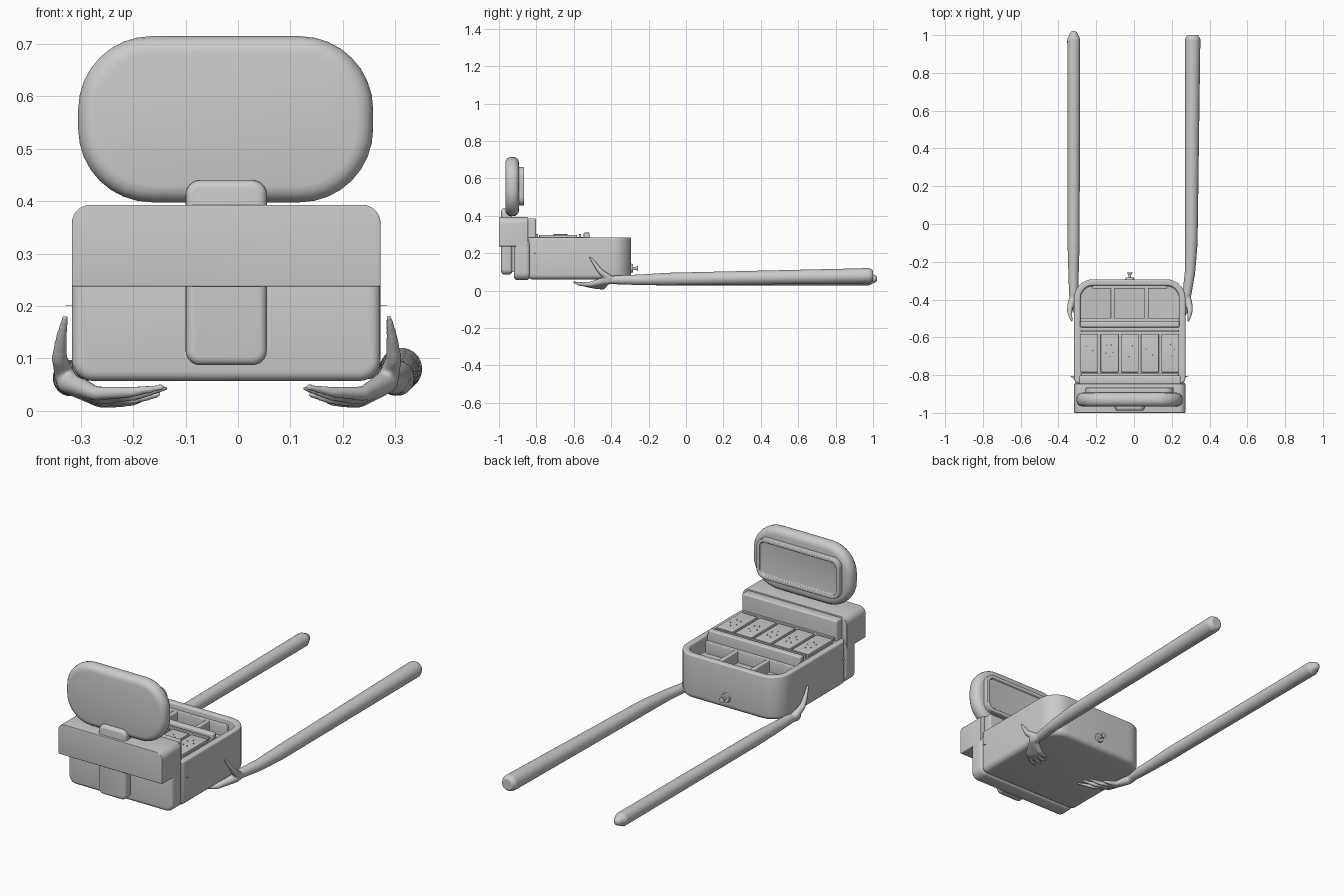
import bpy, bmesh, math
from mathutils import Vector

if "Cube" in bpy.data.objects:
    bpy.data.objects.remove(bpy.data.objects["Cube"])

grey = bpy.data.materials.new("plain_grey")
grey.use_nodes = True
COLOUR = (0.6, 0.6, 0.6, 1)
grey.diffuse_color = COLOUR
grey.node_tree.nodes["Principled BSDF"].inputs["Base Color"].default_value = COLOUR

MID = -0.0225   # centre line of the case


def finish(name, bm):
    mesh = bpy.data.meshes.new(name)
    bm.to_mesh(mesh)
    bm.free()
    mesh.materials.append(grey)
    ob = bpy.data.objects.new(name, mesh)
    bpy.context.collection.objects.link(ob)
    bpy.ops.object.select_all(action='DESELECT')
    ob.select_set(True)
    bpy.context.view_layer.objects.active = ob
    bpy.ops.object.shade_smooth_by_angle(angle=math.radians(35))
    return ob


def outline(u0, u1, v0, v1, radii, steps=8):
    """Rectangle with one radius per corner, counter-clockwise from low-low."""
    corners = [(u0, v0, 1, 1), (u1, v0, -1, 1), (u1, v1, -1, -1), (u0, v1, 1, -1)]
    pts = []
    for i, ((u, v, su, sv), r) in enumerate(zip(corners, radii)):
        if r == 0:
            pts.append((u, v))
            continue
        for k in range(steps + 1):
            a = math.pi + (i + k / steps) * math.pi / 2
            pts.append((u + su * r + r * math.cos(a), v + sv * r + r * math.sin(a)))
    return pts


def slab(name, x, y, z, radii=0, bevel=0, axis='z', recess=None, bottom=0):
    """Rounded plate or block; recess = (rim, depth) sinks its far side."""
    if not isinstance(radii, tuple):
        radii = (radii,) * 4
    bm = bmesh.new()
    v, w = (y, z) if axis == 'z' else (z, y)
    place = (lambda a, b, c: (a, b, c)) if axis == 'z' else (lambda a, b, c: (a, c, b))
    pts = outline(*x, *v, radii)
    low, high = ([bm.verts.new(place(a, b, c)) for a, b in pts] for c in w)
    bm.faces.new(low)
    cap = bm.faces.new(high)
    n = len(pts)
    for i in range(n):
        j = (i + 1) % n
        bm.faces.new((low[i], low[j], high[j], high[i]))
    bmesh.ops.recalc_face_normals(bm, faces=bm.faces[:])
    if recess:
        bmesh.ops.inset_region(bm, faces=[cap], thickness=recess[0])
        ext = bmesh.ops.extrude_discrete_faces(bm, faces=[cap])
        down = Vector(place(0, 0, -recess[1]))
        bmesh.ops.translate(bm, vec=down, verts=ext['faces'][0].verts[:])
    bm.normal_update()

    def sharp():
        return [e for e in bm.edges if len(e.link_faces) == 2
                and e.calc_face_angle() > math.radians(40)]
    if bottom:
        edges = [e for e in sharp() if all(p.co.z < z[0] + 1e-4 for p in e.verts)]
        bmesh.ops.bevel(bm, geom=edges, offset=bottom, segments=5, profile=0.5,
                        affect='EDGES', clamp_overlap=False)
        bm.normal_update()
    if bevel:
        bmesh.ops.bevel(bm, geom=sharp(), offset=bevel, segments=4, profile=0.5,
                        affect='EDGES', clamp_overlap=False)
    return finish(name, bm)


def round_part(bm, a, b, ra, rb, sides=20):
    """Tapered round bar between two points."""
    a, b = Vector(a), Vector(b)
    turn = (b - a).to_track_quat('Z', 'Y').to_matrix().to_4x4()
    turn.translation = (a + b) / 2
    bmesh.ops.create_cone(bm, cap_ends=True, segments=sides, radius1=ra, radius2=rb,
                          depth=(b - a).length, matrix=turn)


def limb(bm, path):
    """Chain of tapered bars with ball joints on the slim ones."""
    for (*a, ra), (*b, rb) in zip(path, path[1:]):
        round_part(bm, a, b, ra, rb)
    for *p, r in path:
        if r < 0.03:
            ball = bmesh.ops.create_icosphere(bm, subdivisions=2, radius=r)
            bmesh.ops.translate(bm, vec=p, verts=ball['verts'])


# Case body with an open, rounded back
slab("case_body", (-0.317, 0.272), (-0.845, -0.293), (0.06, 0.285),
     (0.03, 0.03, 0.1, 0.1), 0.008, recess=(0.033, 0.085), bottom=0.026)

# Front pouch, flap, strap and upper rear board
slab("front_pouch", (-0.317, 0.272), (-0.92, -0.835), (0.057, 0.28), 0.04, 0.018, 'y')
slab("front_flap", (-0.317, 0.272), (-1.0, -0.845), (0.237, 0.393), (0.004, 0.004, 0.035, 0.035),
     0.003, 'y')
slab("flap_strap", (-0.1, 0.055), (-0.988, -0.93), (0.087, 0.44), 0.028, 0.015, 'y')
slab("strap_backing", (-0.085, 0.04), (-0.94, -0.91), (0.1, 0.24), 0, 0, 'y')
slab("rear_board", (-0.29, 0.247), (-0.85, -0.802), (0.2, 0.387), 0.01, 0.008, 'y')

# Raised lid with a framed panel on its inner side
slab("lid", (-0.305, 0.258), (-0.966, -0.893), (0.398, 0.715), 0.14, 0.032, 'y')
slab("lid_frame", (-0.257, 0.21), (-0.9, -0.866), (0.455, 0.66), 0.045, 0.004, 'y',
     recess=(0.018, 0.016))

# Tray block, cross bar and rails
slab("tray_block", (-0.288, 0.243), (-0.83, -0.515), (0.15, 0.286))
slab("cross_bar", (-0.285, 0.24), (-0.547, -0.515), (0.2, 0.31), 0, 0.006)
for name, y in (("back_rail", -0.567), ("front_rail", -0.797)):
    slab(name, (-0.28, 0.235), (y - 0.006, y + 0.006), (0.28, 0.302), 0, 0.002)

# Row of five cards with small studs
pitch = 0.107
for i in range(5):
    x = MID + (i - 2) * pitch
    slab(f"card_{i + 1}", (x - 0.047, x + 0.047), (-0.785, -0.582), (0.28, 0.299), 0.004, 0.002)
    bm = bmesh.new()
    for k in range(5):
        a = k * math.tau / 5 + i
        p = Vector((x + 0.02 * math.cos(a), -0.67 + 0.035 * math.sin(a), 0.296))
        round_part(bm, p, p + Vector((0, 0, 0.007)), 0.003, 0.002, 8)
    finish(f"card_studs_{i + 1}", bm)

# Compartment walls behind the tray
for i, x in enumerate((-0.113, 0.066)):
    slab(f"divider_{i + 1}", (x - 0.011, x + 0.011), (-0.52, -0.32), (0.19, 0.258), 0, 0.004)
slab("divider_front", (-0.288, 0.243), (-0.52, -0.497), (0.19, 0.258), 0, 0.004)
slab("divider_back", (-0.22, 0.175), (-0.342, -0.32), (0.19, 0.258), 0, 0.004)

# Knob on the back
bm = bmesh.new()
for y0, y1, r0, r1 in ((-0.3, -0.284, 0.026, 0.022), (-0.29, -0.258, 0.007, 0.007),
                       (-0.27, -0.256, 0.009, 0.014)):
    round_part(bm, (MID, y0, 0.12), (MID, y1, 0.12), r0, r1)
finish("back_knob", bm)

# Hands cupping the case from below: knuckle, middle joint, tip per finger
FINGERS = [((-0.272, -0.515, 0.033), (-0.205, -0.565, 0.035), (-0.145, -0.598, 0.045)),
           ((-0.262, -0.495, 0.025), (-0.195, -0.535, 0.03), (-0.14, -0.56, 0.043)),
           ((-0.258, -0.47, 0.021), (-0.2, -0.498, 0.022), (-0.152, -0.512, 0.031)),
           ((-0.262, -0.445, 0.019), (-0.225, -0.457, 0.016), (-0.19, -0.465, 0.017))]
WRIST = (-0.32, -0.375, 0.058)
HEEL = (-0.325, -0.425, 0.055)
THUMB = [(-0.33, -0.41, 0.065, 0.02), (-0.341, -0.455, 0.1, 0.015),
         (-0.337, -0.485, 0.14, 0.011), (-0.33, -0.512, 0.178, 0.006)]
ARMS = {"right": [(-0.32, -0.26, 0.058, 0.028), (-0.32, -0.1, 0.06, 0.0325),
                  (-0.319, 0.98, 0.063, 0.035), (-0.319, 1.0, 0.063, 0.024)],
        "left": [(0.296, -0.26, 0.058, 0.028), (0.303, -0.1, 0.062, 0.034),
                 (0.311, 0.98, 0.08, 0.041), (0.311, 1.0, 0.08, 0.03)]}
for side, arm in ARMS.items():
    def put(p):
        return p if side == "right" else (0.125 - (p[0] + 0.135) * 0.836, *p[1:])
    bm = bmesh.new()
    limb(bm, [put((*WRIST, 0.024))] + arm)
    limb(bm, [put(p) for p in THUMB])
    for knuckle, joint, tip in FINGERS:
        limb(bm, [put(p) for p in ((*WRIST, 0.022), (*HEEL, 0.022), (*knuckle, 0.014),
                                   (*joint, 0.0105), (*tip, 0.006))])
    ob = finish(side + "_arm", bm)
    skin = ob.modifiers.new("merge", 'REMESH')
    skin.mode = 'VOXEL'
    skin.voxel_size = 0.005
    skin.use_smooth_shade = True
    soften = ob.modifiers.new("soften", 'SMOOTH')
    soften.factor = 0.5
    soften.iterations = 4
